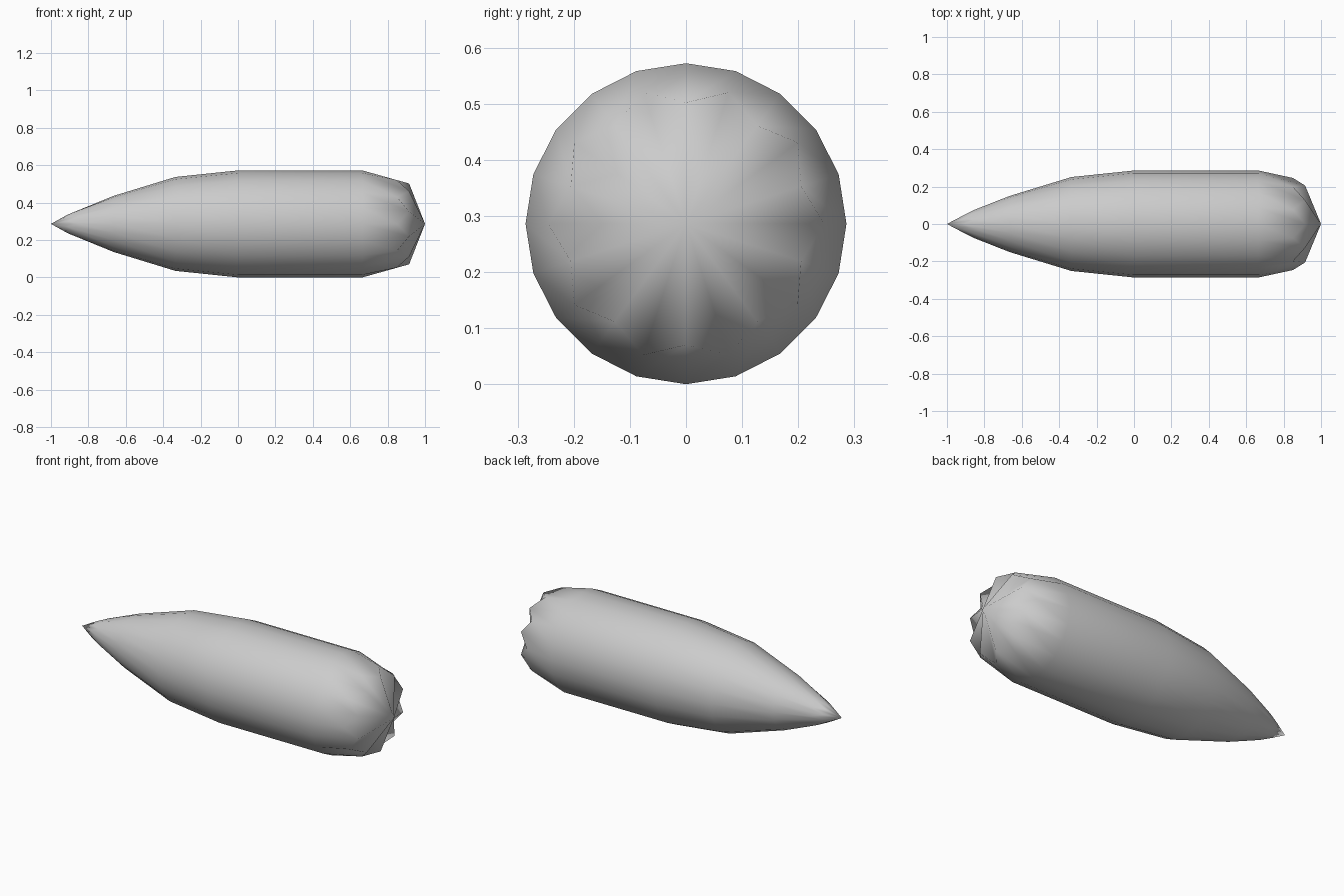
import bpy, bmesh
from math import sin, cos, pi

if "Cube" in bpy.data.objects:
    bpy.data.objects.remove(bpy.data.objects["Cube"])

SIDES = 20
R = 0.286

# Each ring: (x, radius) for even spokes, (x, radius) for odd spokes
rings = [
    ((-0.85, 0.077), (-0.91, 0.05)),   # zigzag nose ring
    ((-0.665, 0.15), (-0.665, 0.15)),
    ((-0.335, 0.251), (-0.335, 0.251)),
    ((0.0, R), (0.0, R)),
    ((0.665, R), (0.665, R)),
    ((0.85, 0.246), (0.915, 0.216)),   # zigzag tail ring
]

bm = bmesh.new()
loops = []
for pair in rings:
    loop = []
    for i in range(SIDES):
        x, r = pair[i % 2]
        a = 2 * pi * i / SIDES
        loop.append(bm.verts.new((x, r * cos(a), R + r * sin(a))))
    loops.append(loop)

# Body walls
for a, b in zip(loops, loops[1:]):
    for i in range(SIDES):
        j = (i + 1) % SIDES
        bm.faces.new((a[i], a[j], b[j], b[i]))

# Pointed nose and fluted tail
for loop, x in ((loops[0], -1.0), (loops[-1], 1.0)):
    tip = bm.verts.new((x, 0, R))
    for i in range(SIDES):
        bm.faces.new((loop[i], loop[(i + 1) % SIDES], tip))

bmesh.ops.recalc_face_normals(bm, faces=bm.faces)
for f in bm.faces:
    f.smooth = True
mesh = bpy.data.meshes.new("pointed_body")
bm.to_mesh(mesh)
bm.free()
body = bpy.data.objects.new("pointed_body", mesh)
bpy.context.collection.objects.link(body)
